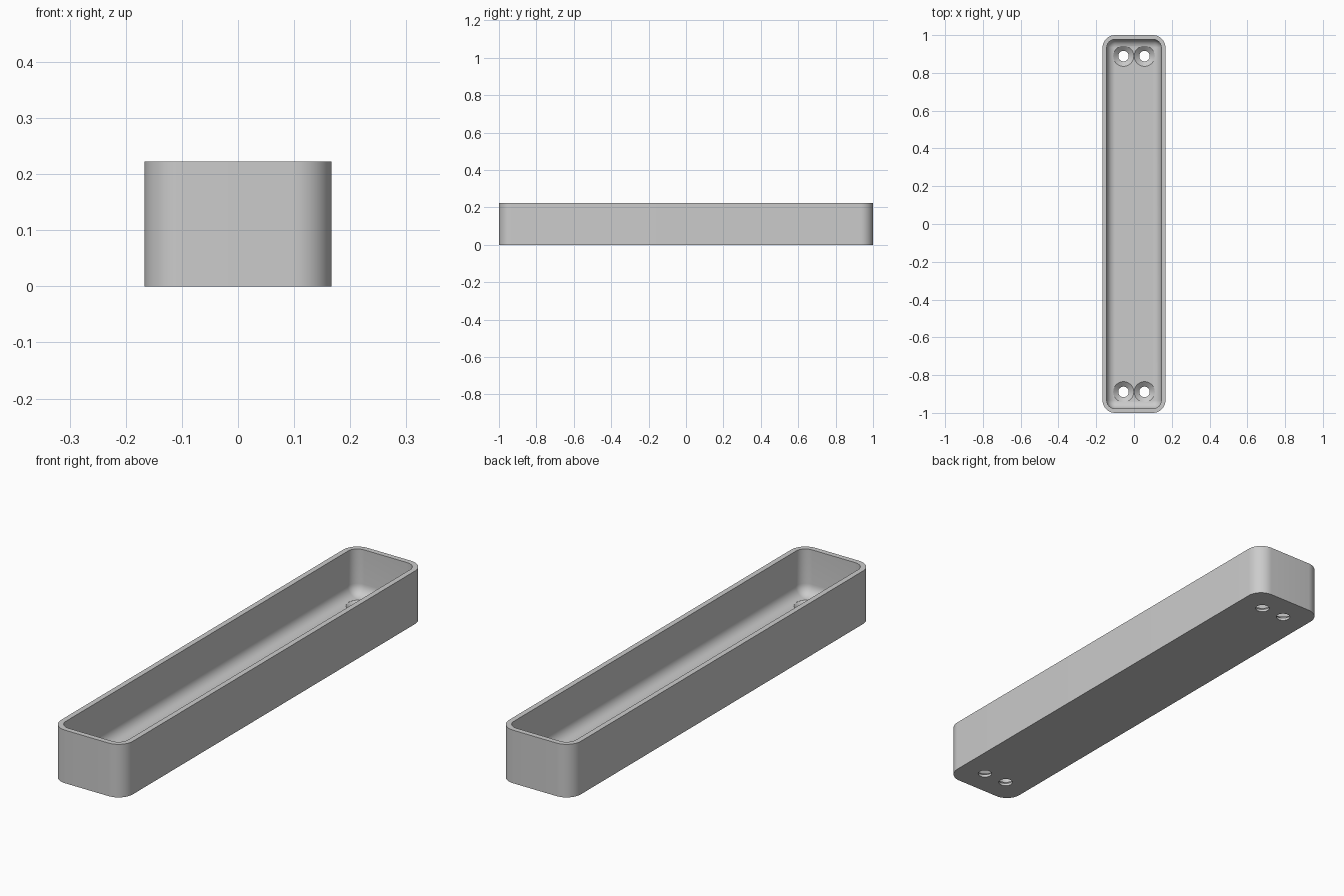
import bpy, bmesh, math
from mathutils import Vector

cube = bpy.data.objects.get("Cube")
if cube:
    bpy.data.objects.remove(cube, do_unlink=True)

MM = 2 / 180                      # design unit: the tray is 180 long
HALF_W, HALF_L, HEIGHT = 15 * MM, 90 * MM, 20 * MM
CORNER, WALL, FLOOR, FILLET = 6 * MM, 2 * MM, 3 * MM, 4 * MM
HOLE_R, SINK_R, SINK_Z = 2.5 * MM, 4.9 * MM, 1 * MM

grey = bpy.data.materials.new("plain grey")
grey.use_nodes = True
colour = (0.6, 0.6, 0.6, 1)
grey.diffuse_color = colour
grey.node_tree.nodes["Principled BSDF"].inputs["Base Color"].default_value = colour


def finish(bm, name):
    bmesh.ops.recalc_face_normals(bm, faces=bm.faces)
    mesh = bpy.data.meshes.new(name)
    bm.to_mesh(mesh)
    bm.free()
    mesh.materials.append(grey)
    obj = bpy.data.objects.new(name, mesh)
    bpy.context.collection.objects.link(obj)
    return obj


def rounded_ring(bm, inset, z, steps=12):
    """Loop of vertices round a rounded rectangle, inset from the outside."""
    r = CORNER - inset
    ring = []
    for quarter, (sx, sy) in enumerate([(1, 1), (-1, 1), (-1, -1), (1, -1)]):
        for i in range(steps + 1):
            a = (quarter + i / steps) * math.pi / 2
            ring.append(bm.verts.new((sx * (HALF_W - CORNER) + r * math.cos(a),
                                      sy * (HALF_L - CORNER) + r * math.sin(a), z)))
    return ring


def skin(bm, rings):
    """Join successive loops with quads and cap both ends."""
    for low, high in zip(rings, rings[1:]):
        n = len(low)
        for i in range(n):
            j = (i + 1) % n
            bm.faces.new((low[i], low[j], high[j], high[i]))
    bm.faces.new(rings[0])
    bm.faces.new(rings[-1])


# Tray: outside wall, rim, inside wall, filleted floor
profile = [(0, 0), (0, HEIGHT), (WALL, HEIGHT)]
for k in range(9):
    a = k / 8 * math.pi / 2
    profile.append((WALL + FILLET * (1 - math.cos(a)) * 0.99,
                    FLOOR + FILLET * (1 - math.sin(a))))
bm = bmesh.new()
skin(bm, [rounded_ring(bm, inset, z) for inset, z in profile])
tray = finish(bm, "tray")

# Countersunk screw hole cutters, two at each end
bm = bmesh.new()
for x in (-5 * MM, 5 * MM):
    for y in (-80 * MM, 80 * MM):
        rings = []
        for r, z in [(HOLE_R, -MM), (HOLE_R, SINK_Z), (SINK_R, FLOOR), (SINK_R, FLOOR + 5 * MM)]:
            made = bmesh.ops.create_circle(bm, segments=40, radius=r)["verts"]
            bmesh.ops.translate(bm, verts=made, vec=Vector((x, y, z)))
            rings.append(made)
        skin(bm, rings)
cutter = finish(bm, "screw_hole_cutter")
cutter.hide_render = True

cut = tray.modifiers.new("screw holes", 'BOOLEAN')
cut.operation = 'DIFFERENCE'
cut.solver = 'EXACT'
cut.object = cutter
bpy.context.view_layer.objects.active = tray
bpy.ops.object.select_all(action='DESELECT')
tray.select_set(True)
bpy.ops.object.modifier_apply(modifier=cut.name)
bpy.data.objects.remove(cutter, do_unlink=True)

bpy.ops.object.shade_smooth_by_angle(angle=math.radians(30))
